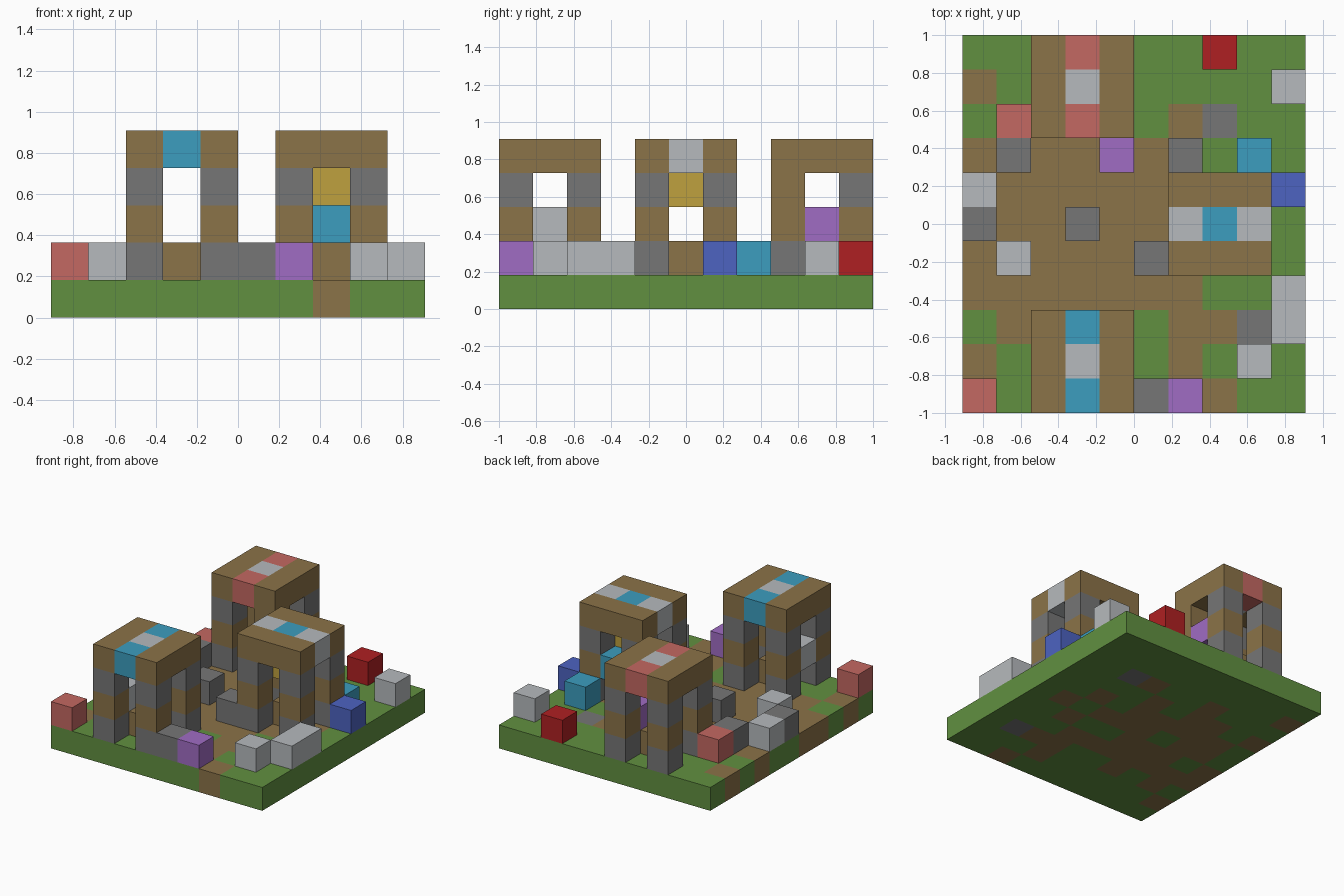
import bpy
import bmesh
from mathutils import Vector

cube = bpy.data.objects.get("Cube")
if cube:
    bpy.data.objects.remove(cube)

CELL = 2 / 11
ORIGIN = Vector((-5 * CELL, -1, 0))

# Flat colours, as display values
PALETTE = {
    "G": ("grass_green", (97, 144, 64)),
    "B": ("earth_brown", (139, 115, 72)),
    "D": ("dark_grey", (118, 118, 118)),
    "L": ("light_grey", (182, 186, 189)),
    "C": ("sky_cyan", (60, 157, 191)),
    "P": ("soft_pink", (196, 104, 98)),
    "R": ("bright_red", (175, 32, 34)),
    "V": ("violet", (160, 108, 196)),
    "U": ("blue", (77, 99, 193)),
    "Y": ("lamp_yellow", (191, 161, 62)),
}


def linear(v):
    v /= 255
    return v / 12.92 if v <= 0.04045 else ((v + 0.055) / 1.055) ** 2.4


def make_material(name, rgb):
    mat = bpy.data.materials.new(name)
    colour = [linear(v) for v in rgb] + [1]
    mat.diffuse_color = colour
    mat.use_nodes = True
    mat.node_tree.nodes["Principled BSDF"].inputs["Base Color"].default_value = colour
    return mat


MATERIALS = {key: make_material(*entry) for key, entry in PALETTE.items()}

parts = {}       # part name -> {cell: colour key}
occupied = set()


def put(part, cell, key):
    parts.setdefault(part, {})[cell] = key
    occupied.add(cell)


def lay_map(part, rows, level):
    """Place one layer from a plan drawn with the back row first."""
    for j, row in enumerate(reversed(rows)):
        for i, key in enumerate(row):
            if key != ".":
                put(part, (i, j, level), key)


# Ground with paths
lay_map("ground", [
    "GGGGGGGGGG",
    "BGGGGGGGGG",
    "GGGBGGBDGG",
    "BGBBGBGGGG",
    "GBBBBBGBGG",
    "GBBGBBBGBG",
    "BGBBBGGBGG",
    "BBBBBBBGGG",
    "GBGBGGBBDG",
    "BGGGGGBGGG",
    "GGGGGGGBGG",
], 0)

# Loose blocks standing on the ground
lay_map("loose_blocks", [
    ".......R..",
    ".........L",
    ".P........",
    ".D..V.D.C.",
    "L........U",
    "D..D......",
    ".L...D....",
    ".........L",
    ".........L",
    "........L.",
    "P....DV...",
], 1)


def hut(name, ci, cj, along_x, end_key, mid_key, window, window_key):
    """Four banded posts, a striped flat roof, a window and a table."""
    for di in (-1, 1):
        for dj in (-1, 1):
            for level, key in enumerate("DBD", 1):
                put(name + "_posts", (ci + di, cj + dj, level), key)
    for di in (-1, 0, 1):
        for dj in (-1, 0, 1):
            across, along = (dj, di) if along_x else (di, dj)
            key = "B" if across else (end_key if along else mid_key)
            put(name + "_roof", (ci + di, cj + dj, 4), key)
    put(name + "_window", (ci + window[0], cj + window[1], 2), window_key)
    put(name + "_table", (ci, cj, 1), "B")


hut("front_hut", 3, 1, False, "C", "L", (-1, 0), "L")
hut("back_hut", 3, 9, False, "P", "L", (1, 0), "V")
hut("side_hut", 7, 5, True, "L", "C", (0, 1), "C")
put("side_hut_lamp", (7, 5, 3), "Y")
put("back_hut_posts", (4, 8, 3), "B")


def build(name, cells):
    """Make one object from its cells, leaving out faces that touch a neighbour."""
    bm = bmesh.new()
    keys = sorted(set(cells.values()))
    for cell, key in cells.items():
        centre = ORIGIN + (Vector(cell) + Vector((0.5, 0.5, 0.5))) * CELL
        for axis in range(3):
            for sign in (-1, 1):
                normal = Vector((0, 0, 0))
                normal[axis] = sign
                if tuple(c + int(n) for c, n in zip(cell, normal)) in occupied:
                    continue
                u, v = Vector((0, 0, 0)), Vector((0, 0, 0))
                u[(axis + 1) % 3] = 1
                v[(axis + 2) % 3] = sign
                corners = (normal - u - v, normal + u - v, normal + u + v, normal - u + v)
                face = bm.faces.new([bm.verts.new(centre + c * CELL / 2) for c in corners])
                face.material_index = keys.index(key)
    bmesh.ops.remove_doubles(bm, verts=bm.verts, dist=CELL / 100)
    mesh = bpy.data.meshes.new(name)
    bm.to_mesh(mesh)
    bm.free()
    for key in keys:
        mesh.materials.append(MATERIALS[key])
    bpy.context.collection.objects.link(bpy.data.objects.new(name, mesh))


for part_name, part_cells in parts.items():
    build(part_name, part_cells)
